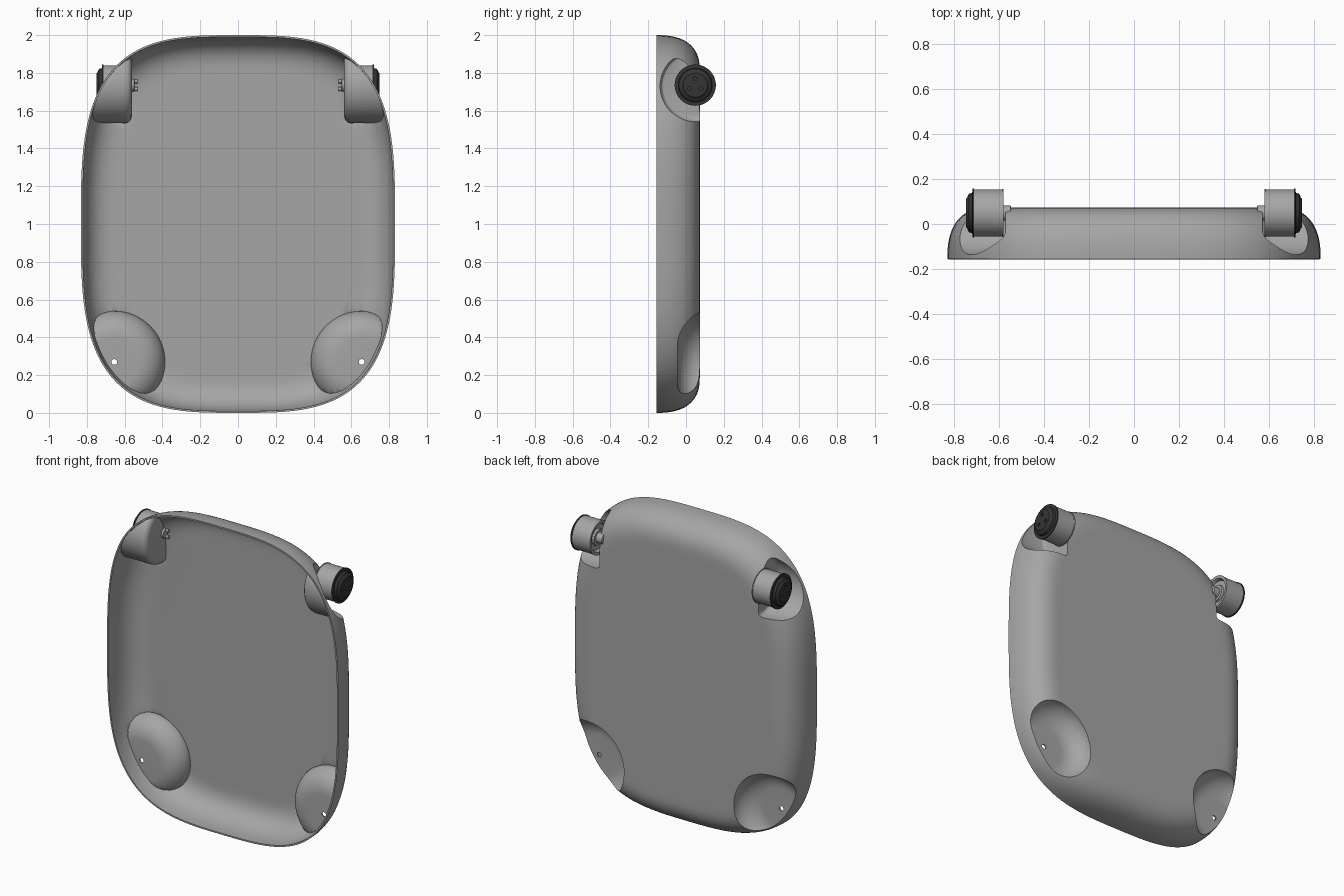
import bpy, bmesh
from math import cos, sin, pi, radians

if "Cube" in bpy.data.objects:
    bpy.data.objects.remove(bpy.data.objects["Cube"])


def material(name, v):
    m = bpy.data.materials.new(name)
    m.diffuse_color = (v, v, v, 1)
    m.use_nodes = True
    m.node_tree.nodes["Principled BSDF"].inputs["Base Color"].default_value = m.diffuse_color
    return m


grey = material("grey_plastic", 0.38)
dark = material("dark_plastic", 0.035)


def loft(name, rings, mat=grey):
    """Skin a list of equal-length rings and cap both ends."""
    bm = bmesh.new()
    vs = [[bm.verts.new(p) for p in r] for r in rings]
    n = len(vs[0])
    for a, b in zip(vs, vs[1:]):
        for i in range(n):
            j = (i + 1) % n
            bm.faces.new((a[i], a[j], b[j], b[i]))
    bm.faces.new(vs[0])
    bm.faces.new(vs[-1])
    bmesh.ops.recalc_face_normals(bm, faces=bm.faces)
    me = bpy.data.meshes.new(name)
    bm.to_mesh(me)
    bm.free()
    ob = bpy.data.objects.new(name, me)
    bpy.context.collection.objects.link(ob)
    me.materials.append(mat)
    return ob


def lathe(name, prof, axis, cu, cv, n=64, mat=grey):
    """prof = (axial, radius); axis X: centre (y,z), axis Y: centre (x,z)."""
    rings = []
    for a, r in prof:
        ring = []
        for i in range(n):
            t = 2 * pi * i / n
            u, v = cu + r * cos(t), cv + r * sin(t)
            ring.append((a, u, v) if axis == 'X' else (u, a, v))
        rings.append(ring)
    return loft(name, rings, mat)


def cut(ob, cutter):
    m = ob.modifiers.new("cut", 'BOOLEAN')
    m.operation = 'DIFFERENCE'
    m.solver = 'EXACT'
    m.object = cutter
    cutter.hide_render = True


def apply(ob, helpers=()):
    dg = bpy.context.evaluated_depsgraph_get()
    me = bpy.data.meshes.new_from_object(ob.evaluated_get(dg))
    ob.modifiers.clear()
    ob.data = me
    for h in helpers:
        bpy.data.objects.remove(h)


def smooth(ob, angle=30):
    bpy.ops.object.select_all(action='DESELECT')
    ob.select_set(True)
    bpy.context.view_layer.objects.active = ob
    bpy.ops.object.shade_smooth_by_angle(angle=radians(angle))


# Shell: superellipse outline with a rounded edge toward the back
Y0, Y1, INSET, N, P = -0.157, 0.073, 0.19, 3.25, 2.5


def outline(d, y, n=144):
    pts = []
    for i in range(n):
        t = 2 * pi * (i + 0.5) / n
        c, s = cos(t), sin(t)
        sx, sz = (1 if c > 0 else -1), (1 if s > 0 else -1)
        pts.append(((0.832 - d) * sx * abs(c) ** (2 / N), y,
                    1 + (1 - d) * sz * abs(s) ** (2 / N)))
    return pts


rings = [outline(0, Y0)]
for k in range(1, 20):
    t = k / 20 * pi / 2
    rings.append(outline(INSET * (1 - cos(t) ** (2 / P)), Y0 + (Y1 - Y0) * sin(t) ** (2 / P)))
rings += [outline(INSET, Y1), outline(INSET + 0.03, Y1)]
shell = loft("shell", rings)

# Wheel wells (top) and round caster wells (bottom)
WY, WZ, WR = 0.05, 1.73, 0.187


def well_ring(x, r, n=40):
    pts = [(x, WY + r * cos(pi / 2 + pi * i / n), WZ + r * sin(pi / 2 + pi * i / n))
           for i in range(n + 1)]
    return pts + [(x, 0.4, WZ - r), (x, 0.4, WZ + r)]


cutters = []
for s in (1, -1):
    rr = [well_ring(s * (0.572 + 0.025 * (1 - sin(a))), WR - 0.025 * (1 - cos(a)))
          for a in (pi / 2, pi / 3, pi / 6, 0)]
    cutters.append(loft("wheel_well_cutter", rr + [well_ring(s * 1.1, WR)]))
    prof = [(-0.045 + 0.118 * (1 - cos(k / 12 * pi / 2)), 0.13 + 0.13 * sin(k / 12 * pi / 2))
            for k in range(13)] + [(0.3, 0.26)]
    cutters.append(lathe("caster_well_cutter", prof, 'Y', s * 0.655, 0.27))
for c in cutters:
    cut(shell, c)
apply(shell, cutters)

# Open the front, give the wall thickness, drill the caster holes
bm = bmesh.new()
bm.from_mesh(shell.data)
cap = [f for f in bm.faces if all(v.co.y < Y0 + 1e-4 for v in f.verts)]
bmesh.ops.delete(bm, geom=cap, context='FACES')
bm.to_mesh(shell.data)
bm.free()
sol = shell.modifiers.new("wall", 'SOLIDIFY')
sol.thickness = 0.01
sol.offset = -1
drills = [lathe("drill", [(-0.1, 0.015), (0.02, 0.015)], 'Y', s * 0.655, 0.27, 24)
          for s in (1, -1)]
for d in drills:
    cut(shell, d)
apply(shell, drills)
smooth(shell)

# Wheels
CY, CZ = 0.049, 1.735
for s, side in ((1, "right"), (-1, "left")):
    def part(name, prof, dy=0, dz=0, n=64, mat=grey):
        return lathe(side + "_" + name, [(s * x, r) for x, r in prof],
                     'X', CY + dy, CZ + dz, n, mat)

    tire = part("tire", [(0.605, 0.02), (0.605, 0.082), (0.584, 0.09), (0.582, 0.108),
                         (0.588, 0.108), (0.588, 0.105), (0.715, 0.105), (0.715, 0.02)])
    cover = part("hub_cover", [(0.712, 0.02), (0.712, 0.109), (0.72, 0.109), (0.721, 0.09),
                               (0.736, 0.086), (0.744, 0.068), (0.749, 0.064),
                               (0.749, 0.02)], mat=dark)
    holes = []
    for k in range(3):
        a = pi / 2 + k * 2 * pi / 3
        holes.append(part("bolt_hole", [(0.738, 0.011), (0.77, 0.011)],
                          0.036 * cos(a), 0.036 * sin(a), 20, dark))
        cut(cover, holes[-1])
    apply(cover, holes)
    axle = part("axle", [(0.548, 0.03), (0.55, 0.033), (0.612, 0.033)], n=32)
    hub = part("inner_hub", [(0.592, 0.05), (0.612, 0.055)], n=32)
    for ob in (tire, cover, axle, hub):
        smooth(ob)
    for k, dz in enumerate((0.02, -0.02)):
        smooth(part("axle_pin_%d" % (k + 1), [(0.532, 0.01), (0.56, 0.01)], 0, dz, 16))
